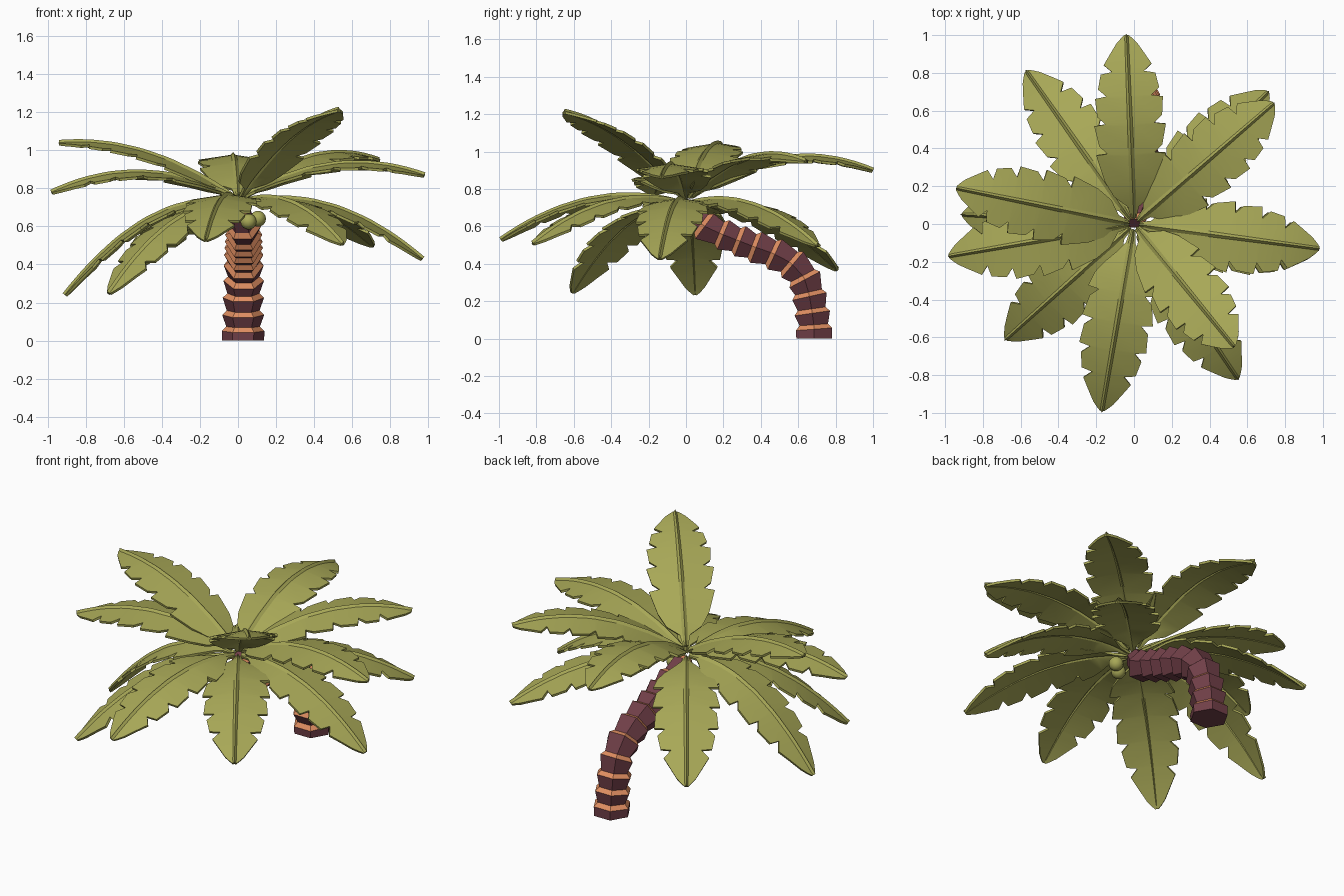
import bpy, bmesh, math
from mathutils import Vector

if "Cube" in bpy.data.objects:
    bpy.data.objects.remove(bpy.data.objects["Cube"])


def material(name, rgb):
    m = bpy.data.materials.new(name)
    m.diffuse_color = (*rgb, 1)
    m.use_nodes = True
    m.node_tree.nodes["Principled BSDF"].inputs["Base Color"].default_value = m.diffuse_color
    return m


GREEN = material("leaf green", (0.39, 0.39, 0.095))
BARK = material("dark bark", (0.165, 0.05, 0.065))
RING = material("orange bark ring", (0.74, 0.27, 0.12))


def make_object(name, bm, mats):
    bmesh.ops.recalc_face_normals(bm, faces=bm.faces)
    me = bpy.data.meshes.new(name)
    bm.to_mesh(me)
    bm.free()
    for m in mats:
        me.materials.append(m)
    ob = bpy.data.objects.new(name, me)
    bpy.context.collection.objects.link(ob)
    return ob


# Trunk: flared six-sided segments along a bent path, each with an orange top bevel
path = [Vector(p) for p in [
    (.027, .685, 0), (.027, .685, .05), (.027, .675, .135), (.028, .66, .225),
    (.03, .635, .315), (.03, .57, .395), (.03, .475, .45), (.03, .375, .487),
    (.03, .29, .52), (.03, .20, .555), (.025, .10, .60), (.005, .02, .69)]]
bm = bmesh.new()


def trunk_ring(c, t, r):
    side = Vector((1, 0, 0))
    up = t.cross(side).normalized()
    return [bm.verts.new(c + r * (math.cos(a) * side + math.sin(a) * up))
            for a in (k * math.pi / 3 for k in range(6))]


def bridge(a, b, mat):
    for k in range(6):
        f = bm.faces.new((a[k], a[(k + 1) % 6], b[(k + 1) % 6], b[k]))
        f.material_index = mat


n = len(path) - 1
prev = trunk_ring(path[0], Vector((0, 0, 1)), .11)
bm.faces.new(prev)
for i in range(1, n + 1):
    t = (path[min(i + 1, n)] - path[i - 1]).normalized()
    R = .114 - .0018 * i if i < n else .06
    wide = trunk_ring(path[i], t, R)
    bridge(prev, wide, 0)
    prev = trunk_ring(path[i] + t * .024, t, R - .024)
    bridge(wide, prev, 1)
bm.faces.new(prev)
make_object("trunk", bm, [BARK, RING])

# Leaf outline: (fraction along the leaf, half width), lobes ending in narrow tears
lobes = []
for t, w in [(.36, .185), (.52, .19), (.67, .18), (.80, .145)]:
    lobes += [(t, w), (t + .01, w - .06), (t + .05, w - .018)]
lobes += [(.90, .095), (.96, .055), (.985, .03), (1, .012)]
upper_outline = [(.03, .014), (.09, .03), (.14, .10), (.22, .145)] + lobes
lower_outline = [(.03, .014), (.10, .025), (.15, .06), (.22, .12), (.28, .16)] + lobes


def leaf(name, tip, mid_z, base_z, outline):
    tip = Vector(tip)
    base = Vector((0, 0, base_z))
    mid = Vector((tip.x * .5, tip.y * .5, mid_z))
    ctrl = 2 * mid - (base + tip) / 2
    side = Vector((-tip.y, tip.x, 0)).normalized()
    bm = bmesh.new()
    rows = []
    for t, w in outline:
        p = (1 - t) ** 2 * base + 2 * t * (1 - t) * ctrl + t * t * tip
        tan = (1 - t) * (ctrl - base) + t * (tip - ctrl)
        nrm = tan.cross(side).normalized()
        if nrm.z < 0:
            nrm = -nrm
        rib = min(.018 - .008 * t, w * .5)
        # edge, rib foot, raised rib, rib foot, edge
        section = [(-w, -.14 * w), (-rib, 0), (0, .014), (rib, 0), (w, -.14 * w)]
        rows.append([bm.verts.new(p + side * s + nrm * h) for s, h in section])
    for a, b in zip(rows, rows[1:]):
        for k in range(4):
            bm.faces.new((a[k], a[k + 1], b[k + 1], b[k]))
    bmesh.ops.recalc_face_normals(bm, faces=bm.faces)
    bmesh.ops.solidify(bm, geom=bm.faces[:], thickness=.014)
    ob = make_object(name, bm, [GREEN])
    ob.data.shade_smooth()
    ob.data.set_sharp_from_angle(angle=math.radians(30))


# Upper and lower whorls of leaves: tip position and height at half length
upper = [((-.04, 1, .90), .965), ((-.94, .19, 1.04), .985), ((-.98, -.17, .78), .885),
         ((.53, -.65, 1.215), 1.06), ((.98, -.13, .87), .925), ((.74, .64, .95), .965)]
lower = [((-.57, .81, .37), .665), ((-.91, .05, .24), .65), ((-.68, -.61, .25), .625),
         ((-.17, -.99, .53), .75), ((.55, -.82, .51), .73), ((.97, -.14, .43), .71),
         ((.71, .70, .50), .72)]
for i, (tip, mz) in enumerate(upper):
    leaf(f"upper_leaf_{i + 1}", tip, mz, .74, upper_outline)
for i, (tip, mz) in enumerate(lower):
    leaf(f"lower_leaf_{i + 1}", tip, mz, .72, lower_outline)

# Coconuts hanging under the crown
for i, c in enumerate([(.105, -.03, .64), (.055, -.07, .625)]):
    bm = bmesh.new()
    bmesh.ops.create_uvsphere(bm, u_segments=12, v_segments=8, radius=.042)
    bmesh.ops.translate(bm, verts=bm.verts, vec=c)
    ob = make_object(f"coconut_{i + 1}", bm, [GREEN])
    ob.data.shade_smooth()
